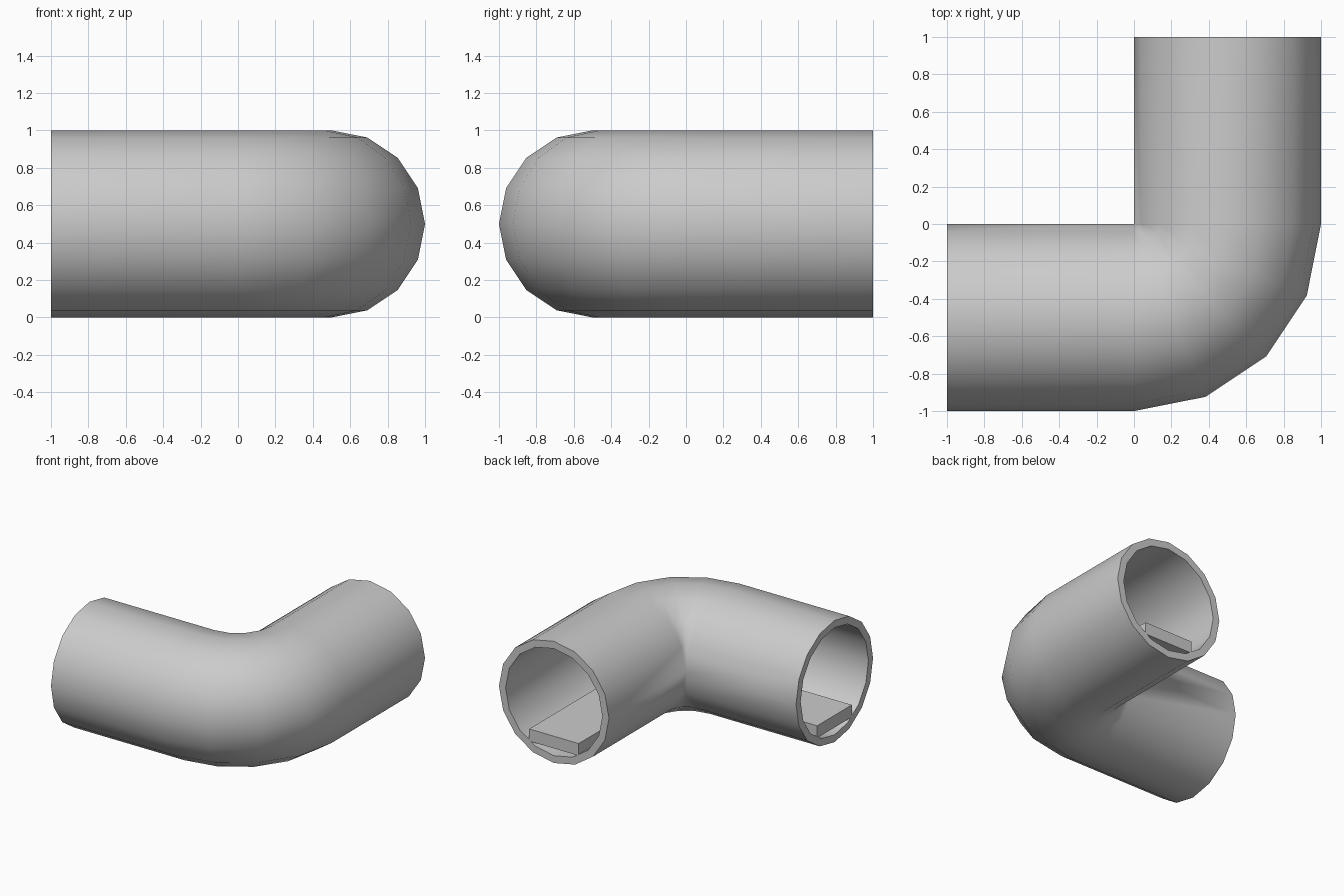
import bpy, bmesh, math

if "Cube" in bpy.data.objects:
    bpy.data.objects.remove(bpy.data.objects["Cube"])

# Sweep path: straight along x, quarter turn about the origin in 4 steps, straight along y.
# A profile point is (distance from the turning axis, height).
BEND = [math.radians(22.5 * i) for i in range(5)]


def stations(r, z):
    pts = [(-1, -r, z)]
    pts += [(r * math.sin(a), -r * math.cos(a), z) for a in BEND]
    return pts + [(r, 1, z)]


def circle(radius, sides=16):
    return [(0.5 + radius * math.cos(2 * math.pi * i / sides),
             0.5 + radius * math.sin(2 * math.pi * i / sides)) for i in range(sides)]


def sweep(name, loops):
    """Sweep closed profile loops; two loops give a hollow wall, one gives a solid."""
    bm = bmesh.new()
    grids = []
    for loop in loops:
        grid = [[bm.verts.new(p) for p in stations(r, z)] for r, z in loop]
        grids.append(grid)
        n = len(grid)
        for i in range(n):
            a, b = grid[i], grid[(i + 1) % n]
            for k in range(len(a) - 1):
                bm.faces.new((a[k], a[k + 1], b[k + 1], b[k]))
    # End caps: rims between two loops, or a plain face
    for end in (0, -1):
        if len(grids) == 2:
            o, q = grids
            for i in range(len(o)):
                j = (i + 1) % len(o)
                bm.faces.new((o[i][end], o[j][end], q[j][end], q[i][end]))
        else:
            bm.faces.new([col[end] for col in grids[0]])
    bmesh.ops.remove_doubles(bm, verts=bm.verts, dist=1e-4)
    bmesh.ops.recalc_face_normals(bm, faces=bm.faces)
    mesh = bpy.data.meshes.new(name)
    bm.to_mesh(mesh)
    bm.free()
    obj = bpy.data.objects.new(name, mesh)
    bpy.context.collection.objects.link(obj)
    return obj


# Hollow elbow pipe
pipe = sweep("pipe_elbow", [circle(0.5), circle(0.44)])
bpy.context.view_layer.objects.active = pipe
pipe.select_set(True)
bpy.ops.object.shade_smooth_by_angle(angle=math.radians(40))

# Flat walkway along the pipe floor
sweep("walkway", [[(0.275, 0.12), (0.725, 0.12), (0.725, 0.22), (0.275, 0.22)]])
